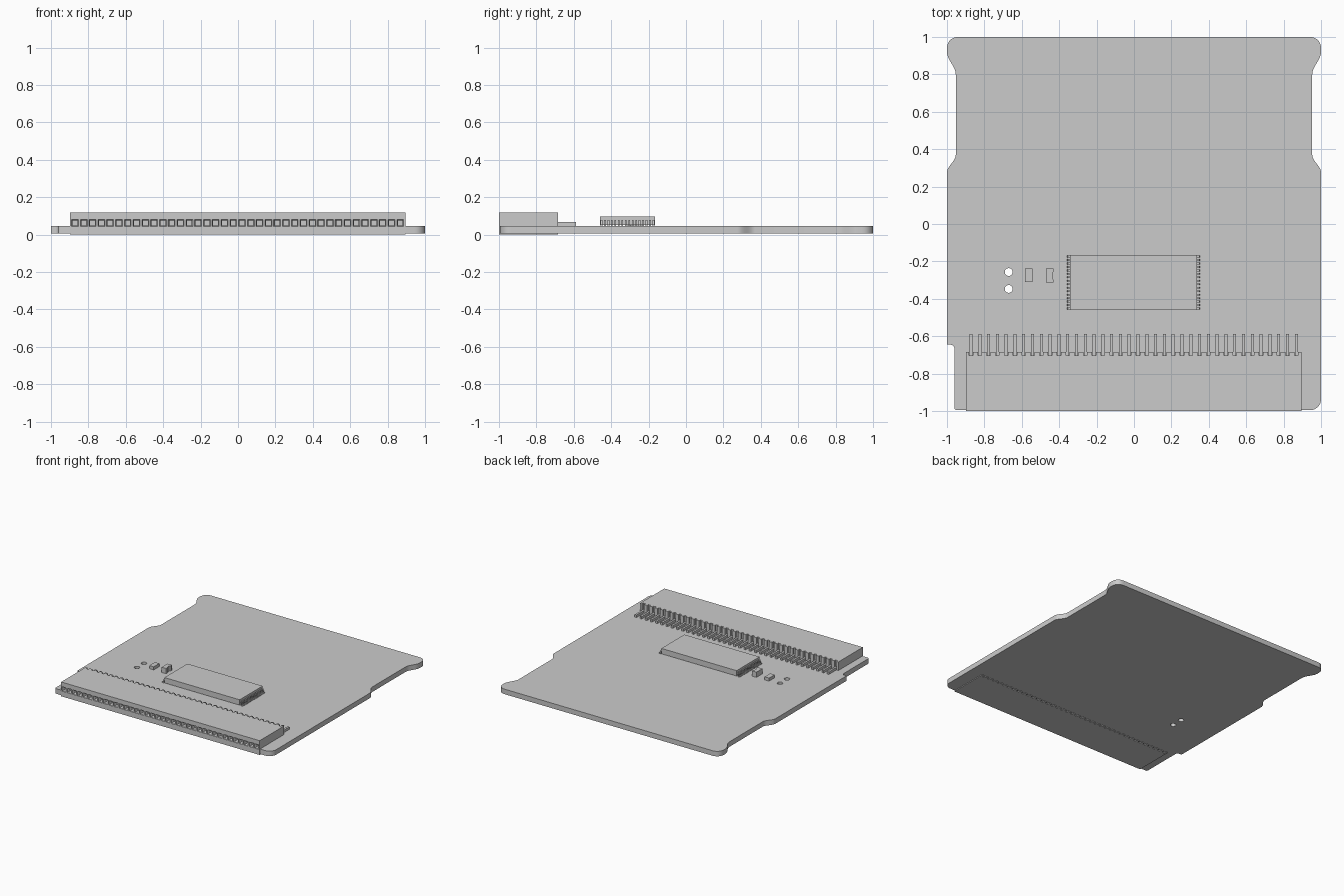
import bpy, bmesh, math
from mathutils import Vector

default = bpy.data.objects.get("Cube")
if default:
    bpy.data.objects.remove(default, do_unlink=True)

grey = bpy.data.materials.new("plain_grey")
grey.use_nodes = True
colour = (0.6, 0.6, 0.6, 1)
grey.diffuse_color = colour
grey.node_tree.nodes["Principled BSDF"].inputs["Base Color"].default_value = colour


def finish(name, bm):
    bmesh.ops.recalc_face_normals(bm, faces=bm.faces[:])
    mesh = bpy.data.meshes.new(name)
    bm.to_mesh(mesh)
    bm.free()
    obj = bpy.data.objects.new(name, mesh)
    bpy.context.collection.objects.link(obj)
    mesh.materials.append(grey)
    return obj


def prism(bm, points, offset):
    """Extrude a closed loop of 3D points along an offset."""
    face = bm.faces.new([bm.verts.new(p) for p in points])
    ext = bmesh.ops.extrude_face_region(bm, geom=[face])
    moved = [v for v in ext["geom"] if isinstance(v, bmesh.types.BMVert)]
    bmesh.ops.translate(bm, verts=moved, vec=Vector(offset))


def box(bm, x0, x1, y0, y1, z0, z1):
    prism(bm, [(x0, y0, z0), (x1, y0, z0), (x1, y1, z0), (x0, y1, z0)], (0, 0, z1 - z0))


def cut(obj, cutter):
    cutter.hide_render = True
    mod = obj.modifiers.new("cut", 'BOOLEAN')
    mod.operation = 'DIFFERENCE'
    mod.solver = 'EXACT'
    mod.object = cutter
    bpy.ops.object.select_all(action='DESELECT')
    bpy.context.view_layer.objects.active = obj
    obj.select_set(True)
    bpy.ops.object.modifier_apply(modifier=mod.name)
    bpy.data.objects.remove(cutter, do_unlink=True)


def arc(cx, cy, r, start, end, n=8):
    angles = [math.radians(start + (end - start) * i / n) for i in range(n + 1)]
    return [(cx + r * math.cos(a), cy + r * math.sin(a)) for a in angles]


def s_curve(x0, y0, x1, y1, n=10):
    return [(x0 + (x1 - x0) * (1 - math.cos(math.pi * i / n)) / 2,
             y0 + (y1 - y0) * i / n) for i in range(n + 1)]


# Board: waisted upper sides, one notched lower corner
BOTTOM, TOP = 0.006, 0.047
side = arc(0.942, 0.942, 0.058, 90, 0)
side += s_curve(1, 0.92, 0.953, 0.80) + s_curve(0.953, 0.37, 1, 0.275)
outline = side + arc(0.942, -0.937, 0.058, 0, -90)
outline += arc(-0.95, -0.985, 0.01, 270, 180, 4)
outline += arc(-0.982, -0.667, 0.022, 0, 90, 6) + [(-1, -0.645)]
outline += [(-x, y) for x, y in reversed(side)]
bm = bmesh.new()
prism(bm, [(x, y, BOTTOM) for x, y in outline], (0, 0, TOP - BOTTOM))
board = finish("board", bm)

# Two round holes through the board
bm = bmesh.new()
for y in (-0.257, -0.347):
    prism(bm, [(px, py, -0.1) for px, py in arc(-0.67, y, 0.021, 0, 345, 23)], (0, 0, 0.3))
cut(board, finish("hole_cutter", bm))
bpy.ops.object.shade_smooth_by_angle()

# Edge connector with funnel sockets in front and slots behind
PITCH, COUNT = 0.047, 38
pin_xs = [(i - (COUNT - 1) / 2) * PITCH - 0.002 for i in range(COUNT)]
bm = bmesh.new()
box(bm, -0.898, 0.896, -1, -0.685, 0, 0.117)
connector = finish("connector", bm)

bm = bmesh.new()
for x in pin_xs:
    rings = []
    for y, h in ((-1.002, 0.0195), (-0.988, 0.013), (-0.8, 0.013)):
        rings.append([bm.verts.new((x + sx * h, y, 0.062 + sz * h))
                      for sx, sz in ((-1, -1), (1, -1), (1, 1), (-1, 1))])
    bm.faces.new(rings[0])
    bm.faces.new(rings[-1])
    for a, b in zip(rings, rings[1:]):
        for k in range(4):
            bm.faces.new((a[k], a[(k + 1) % 4], b[(k + 1) % 4], b[k]))
    box(bm, x - 0.01, x + 0.01, -0.702, -0.65, -0.05, 0.2)
cut(connector, finish("socket_cutter", bm))

# Connector tails lying on the board
bm = bmesh.new()
for x in pin_xs:
    box(bm, x - 0.008, x + 0.008, -0.703, -0.588, TOP, 0.067)
finish("connector_pins", bm)

# Chip body
bm = bmesh.new()
box(bm, -0.342, 0.338, -0.461, -0.165, 0.052, 0.096)
finish("chip_body", bm)

# Bent chip legs on both ends
profile = [(0.335, 0.079), (0.351, 0.079), (0.356, 0.054), (0.366, 0.054),
           (0.366, 0.047), (0.350, 0.047), (0.346, 0.072), (0.335, 0.072)]
bm = bmesh.new()
for sign in (-1, 1):
    for i in range(16):
        y = -0.313 + (i - 7.5) * 0.0185
        prism(bm, [(sign * px - 0.002, y - 0.0045, pz) for px, pz in profile], (0, 0.009, 0))
finish("chip_legs", bm)

# Small parts beside the chip
bm = bmesh.new()
box(bm, -0.584, -0.544, -0.311, -0.238, TOP, 0.072)
finish("small_resistor", bm)

waist = [(-0.47, -0.314), (-0.43, -0.314), (-0.43, -0.298), (-0.437, -0.288),
         (-0.437, -0.264), (-0.43, -0.254), (-0.43, -0.238), (-0.47, -0.238)]
bm = bmesh.new()
prism(bm, [(x, y, TOP) for x, y in waist], (0, 0, 0.043))
finish("small_capacitor", bm)
